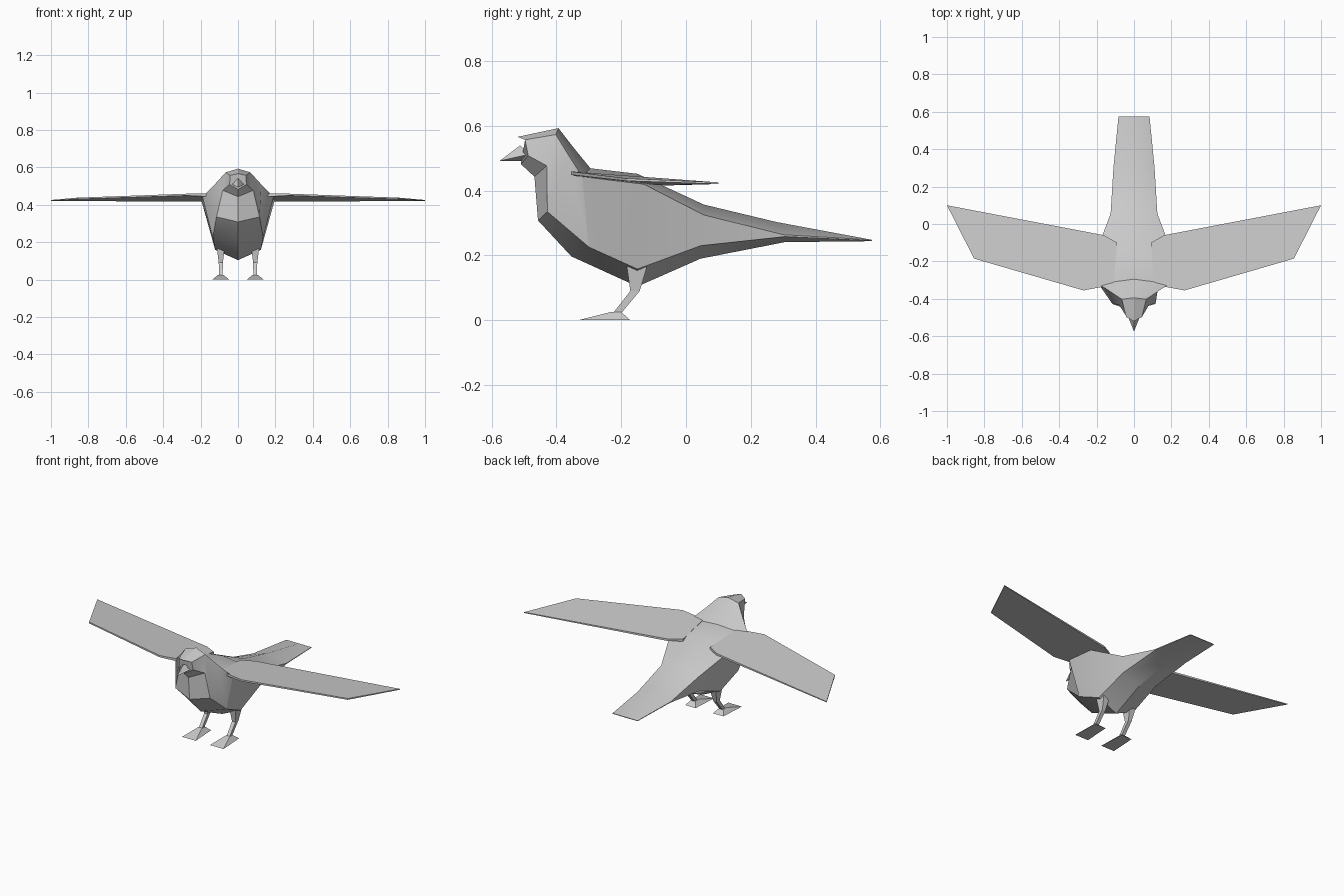
import bpy, bmesh, math

if "Cube" in bpy.data.objects:
    bpy.data.objects.remove(bpy.data.objects["Cube"])


def finish(name, bm, mirror=False, smooth=False):
    bmesh.ops.recalc_face_normals(bm, faces=bm.faces)
    me = bpy.data.meshes.new(name)
    bm.to_mesh(me)
    bm.free()
    ob = bpy.data.objects.new(name, me)
    bpy.context.collection.objects.link(ob)
    if mirror:
        ob.modifiers.new("mirror", 'MIRROR').use_mirror_merge = False
    if smooth:
        bpy.ops.object.select_all(action='DESELECT')
        ob.select_set(True)
        bpy.context.view_layer.objects.active = ob
        bpy.ops.object.shade_smooth_by_angle(angle=math.radians(28))
    return ob


def loft(name, rings, **kw):
    """Skin a list of equal-length point rings and cap both ends."""
    bm = bmesh.new()
    vs = [[bm.verts.new(p) for p in r] for r in rings]
    n = len(vs[0])
    for a, b in zip(vs, vs[1:]):
        for i in range(n):
            j = (i + 1) % n
            bm.faces.new((a[i], a[j], b[j], b[i]))
    bm.faces.new(vs[0])
    bm.faces.new(vs[-1])
    return finish(name, bm, **kw)


def hexring(top, upper, lower, bottom):
    """Six-sided symmetric section: spine, upper side, lower side, belly."""
    return [(0, *top), upper, lower, (0, *bottom),
            (-lower[0], *lower[1:]), (-upper[0], *upper[1:])]


# Head, body and tail in one skin
loft("body", [
    hexring((-.52, .566), (.042, -.497, .557), (.045, -.487, .508), (-.51, .482)),
    hexring((-.394, .593), (.066, -.402, .573), (.082, -.43, .477), (-.468, .443)),
    hexring((-.345, .53), (.125, -.362, .508), (.115, -.428, .335), (-.457, .308)),
    hexring((-.295, .469), (.19, -.32, .443), (.135, -.30, .226), (-.354, .197)),
    hexring((-.15, .452), (.195, -.13, .42), (.122, -.15, .158), (-.15, .104)),
    hexring((.055, .357), (.125, .055, .325), (.115, .045, .23), (.045, .19)),
    hexring((.28, .303), (.11, .30, .264), (.108, .305, .258), (.305, .241)),
    hexring((.575, .248), (.083, .575, .248), (.083, .575, .245), (.575, .244)),
], smooth=True)

# Beak
bm = bmesh.new()
base = [bm.verts.new(p) for p in
        [(0, -.512, .54), (.036, -.485, .512), (0, -.495, .492), (-.036, -.485, .512)]]
tip = bm.verts.new((0, -.575, .492))
for i in range(4):
    bm.faces.new((base[i], base[(i + 1) % 4], tip))
bm.faces.new(base)
finish("beak", bm)

# Wings: thin outline, thinner at the tip
outline = [(.11, -.325, .45, .018), (.27, -.355, .454, .01), (.855, -.185, .434, .008),
           (1.0, .10, .423, .005), (.16, -.06, .422, .012), (.09, -.10, .425, .014)]
loft("wings", [[(x, y, z + s * t / 2) for x, y, z, t in outline] for s in (1, -1)],
     mirror=True)

# Legs: thigh, knee, ankle
LEG_X = .092


def box_ring(y0, y1, z, w, w_back=None):
    wb = w if w_back is None else w_back
    return [(LEG_X - w, y0, z), (LEG_X + w, y0, z),
            (LEG_X + wb, y1, z), (LEG_X - wb, y1, z)]


loft("legs", [box_ring(-.182, -.12, .20, .02), box_ring(-.182, -.122, .16, .02),
              box_ring(-.172, -.143, .09, .011), box_ring(-.228, -.203, .018, .010)],
     mirror=True)

# Feet
loft("feet", [box_ring(-.332, -.172, 0, .045, .035),
              box_ring(-.232, -.2, .025, .014, .014)], mirror=True)
